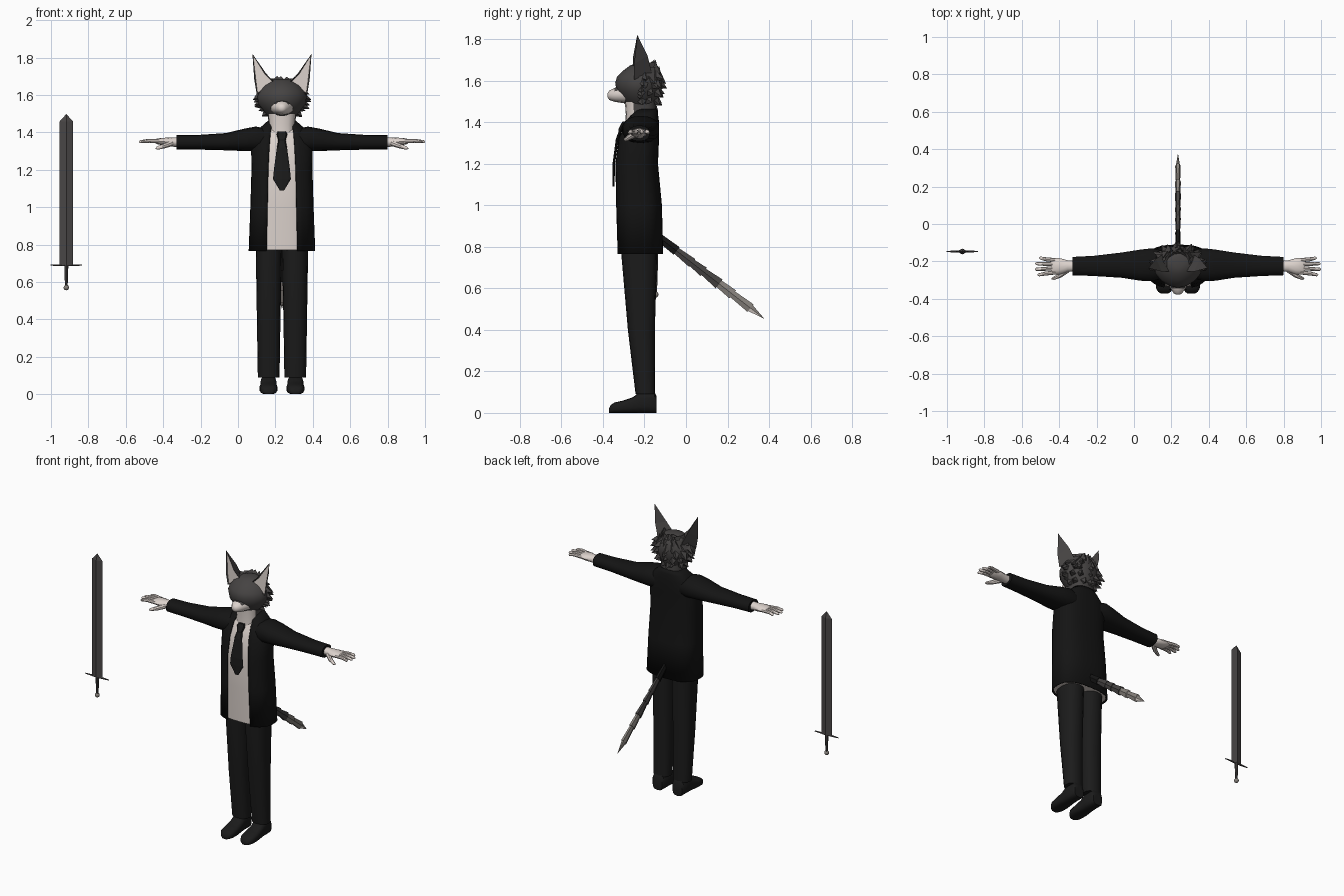
import bpy, bmesh, math, random
from mathutils import Vector

if "Cube" in bpy.data.objects:
    bpy.data.objects.remove(bpy.data.objects["Cube"])

random.seed(4)
CX = 0.235  # centre line of the figure


def material(name, r, g, b):
    m = bpy.data.materials.new(name)
    m.diffuse_color = (r, g, b, 1)
    m.use_nodes = True
    m.node_tree.nodes["Principled BSDF"].inputs["Base Color"].default_value = m.diffuse_color
    return m


SUIT = material("suit black", 0.007, 0.007, 0.007)
TROUSER = material("trouser black", 0.011, 0.011, 0.011)
FUR = material("dark grey fur", 0.06, 0.056, 0.055)
CREAM = material("cream white", 0.72, 0.65, 0.61)
STEEL = material("dark steel", 0.065, 0.06, 0.06)
ASH = material("ash grey", 0.24, 0.22, 0.2)


def finish(name, bm, mat, smooth):
    bmesh.ops.recalc_face_normals(bm, faces=bm.faces)
    me = bpy.data.meshes.new(name)
    bm.to_mesh(me)
    bm.free()
    me.materials.append(mat)
    ob = bpy.data.objects.new(name, me)
    bpy.context.collection.objects.link(ob)
    if smooth:
        bpy.ops.object.select_all(action='DESELECT')
        ob.select_set(True)
        bpy.context.view_layer.objects.active = ob
        bpy.ops.object.shade_smooth_by_angle(angle=math.radians(40))
    return ob


def skin(name, rings, mat, smooth, closed=True):
    """Bridge equal-length rings of points; cap the ends if closed."""
    bm = bmesh.new()
    vs = [[bm.verts.new(p) for p in ring] for ring in rings]
    n = len(vs[0])
    for lo, hi in zip(vs, vs[1:]):
        for i in range(n if closed else n - 1):
            j = (i + 1) % n
            bm.faces.new((lo[i], lo[j], hi[j], hi[i]))
    if closed:
        bm.faces.new(vs[0])
        bm.faces.new(vs[-1])
    return finish(name, bm, mat, smooth)


def spow(v, p):
    return math.copysign(abs(v) ** p, v)


PLACE = {'x': lambda t, a, b: (t, a, b), 'y': lambda t, a, b: (a, t, b), 'z': lambda t, a, b: (a, b, t)}


def loft(name, axis, secs, mat, n=16, p=1.0, smooth=True):
    """Sections are (position, centre a, centre b, radius a, radius b [, front gap half width])."""
    rings, closed = [], len(secs[0]) == 5
    for t, a, b, ra, rb, *gap in secs:
        g = math.asin((gap[0] / ra) ** (1 / p)) if gap else 0
        count = n if closed else n + 1
        angles = [g + (2 * math.pi - 2 * g) * i / n for i in range(count)]
        rings.append([PLACE[axis](t, a + ra * spow(math.sin(q), p), b - rb * spow(math.cos(q), p))
                      for q in angles])
    return skin(name, rings, mat, smooth, closed)


def rod(name, pts, radii, mat, n=6, flat=1.0, smooth=False):
    """Tapered rod along points; flat squeezes its width."""
    pts = [Vector(p) for p in pts]
    d = (pts[-1] - pts[0]).normalized()
    ref = Vector((1, 0, 0)) if abs(d.x) < 0.9 else Vector((0, 1, 0))
    u = (ref - d * ref.dot(d)).normalized()
    v = d.cross(u)
    rings = [[c + u * (r * flat * math.cos(2 * math.pi * i / n)) + v * (r * math.sin(2 * math.pi * i / n))
              for i in range(n)] for c, r in zip(pts, radii)]
    return skin(name, rings, mat, smooth)


def paint(ob, mat, rule):
    ob.data.materials.append(mat)
    for f in ob.data.polygons:
        if rule(f):
            f.material_index = len(ob.data.materials) - 1


# Jacket, open at the front, with a shirt inside it
coat = [(0.765, CX, -0.2225, 0.178, 0.1125, 0.083), (1.0, CX, -0.229, 0.169, 0.113, 0.078),
        (1.2, CX, -0.24, 0.163, 0.105, 0.074), (1.32, CX, -0.229, 0.165, 0.099, 0.068),
        (1.40, CX, -0.213, 0.145, 0.083, 0.062), (1.44, CX, -0.20, 0.10, 0.065, 0.055),
        (1.465, CX, -0.197, 0.072, 0.056, 0.05)]
jacket = loft("jacket", 'z', coat, SUIT, 28, 0.75)
thick = jacket.modifiers.new("cloth", 'SOLIDIFY')
thick.thickness, thick.offset = 0.006, -1
loft("shirt", 'z', [(max(t, 0.772), x, y, rx - 0.009, ry - 0.009) for t, x, y, rx, ry, _ in coat],
     CREAM, 28, 0.75)

# Tie
loft("tie", 'z', [(1.09, CX, -0.349, 0.012, 0.004), (1.15, CX, -0.349, 0.048, 0.006),
                  (1.2, CX, -0.348, 0.043, 0.006), (1.32, CX, -0.331, 0.027, 0.007),
                  (1.355, CX, -0.318, 0.02, 0.007), (1.365, CX, -0.316, 0.022, 0.01),
                  (1.39, CX, -0.303, 0.029, 0.011), (1.405, CX, -0.295, 0.022, 0.009)],
     TROUSER, 8, 0.8, False)

# Limbs, mirrored about the centre line
for s, side in ((-1, "right"), (1, "left")):
    X = lambda d: CX + s * d
    loft(side + "_sleeve", 'x', [(X(0.08), -0.215, 1.36, 0.075, 0.06), (X(0.14), -0.218, 1.365, 0.09, 0.066),
                                 (X(0.2), -0.22, 1.36, 0.085, 0.06), (X(0.3), -0.22, 1.35, 0.069, 0.046),
                                 (X(0.45), -0.224, 1.347, 0.055, 0.039), (X(0.565), -0.225, 1.347, 0.05, 0.038)],
         SUIT, 14, 0.85)
    loft(side + "_hand", 'x', [(X(0.55), -0.225, 1.347, 0.028, 0.027), (X(0.59), -0.225, 1.348, 0.031, 0.024),
                               (X(0.63), -0.226, 1.35, 0.043, 0.021), (X(0.668), -0.226, 1.352, 0.043, 0.015),
                               (X(0.678), -0.226, 1.352, 0.036, 0.008)], CREAM, 12)
    for k, tip in enumerate((0.742, 0.763, 0.765, 0.75)):
        y0, y1 = -0.194 - 0.0215 * k, -0.182 - 0.03 * k
        rod(side + "_finger", [(X(0.655), y0, 1.352), (X(0.71), (y0 + y1) / 2, 1.355),
                               (X(tip - 0.006), y1, 1.35), (X(tip), y1, 1.349)],
            [0.0115, 0.0105, 0.008, 0.003], CREAM, 8, 1, True)
    rod(side + "_thumb", [(X(0.59), -0.245, 1.342), (X(0.63), -0.275, 1.327), (X(0.665), -0.291, 1.316),
                          (X(0.675), -0.294, 1.313)], [0.016, 0.013, 0.009, 0.003], CREAM, 8, 1, True)
    loft(side + "_trouser_leg", 'z', [(0.09, X(0.071), -0.196, 0.058, 0.047), (0.4, X(0.071), -0.215, 0.063, 0.065),
                                      (0.78, X(0.07), -0.226, 0.07, 0.087), (0.9, X(0.07), -0.226, 0.07, 0.087)],
         TROUSER, 16, 0.85)
    shoe = ((-0.142, 0.034, 0.08), (-0.152, 0.042, 0.1), (-0.225, 0.043, 0.1), (-0.255, 0.044, 0.076),
            (-0.3, 0.048, 0.06), (-0.345, 0.045, 0.05), (-0.363, 0.034, 0.038), (-0.372, 0.02, 0.02))
    loft(side + "_shoe", 'y', [(y, X(0.072), h / 2, w, h / 2) for y, w, h in shoe], TROUSER, 14, 0.65)

# Neck with a pale throat
neck = loft("neck", 'z', [(1.38, CX, -0.215, 0.075, 0.078), (1.44, CX, -0.216, 0.07, 0.074),
                          (1.53, CX, -0.222, 0.08, 0.075)], FUR, 16, 0.8)
paint(neck, CREAM, lambda f: f.normal.y < -0.45)

# Head and muzzle
skull = [(1.475, -0.215, 0.065, 0.07), (1.51, -0.222, 0.095, 0.09), (1.55, -0.226, 0.125, 0.108),
         (1.59, -0.227, 0.132, 0.114), (1.62, -0.224, 0.122, 0.108), (1.65, -0.216, 0.1, 0.085),
         (1.675, -0.208, 0.072, 0.06), (1.685, -0.205, 0.03, 0.03)]
loft("head", 'z', [(z, CX, y, rx, ry) for z, y, rx, ry in skull], FUR, 16, 1.12)
muzzle = loft("muzzle", 'y', [(-0.25, CX, 1.54, 0.075, 0.05), (-0.31, CX, 1.535, 0.058, 0.042),
                              (-0.345, CX, 1.532, 0.04, 0.033), (-0.37, CX, 1.53, 0.023, 0.022),
                              (-0.378, CX, 1.53, 0.01, 0.01)], CREAM, 12, 0.95)
paint(muzzle, FUR, lambda f: f.normal.z > 0.6 and f.center.y > -0.345)

# Ears with a pale inset front
for s, side in ((-1, "right"), (1, "left")):
    bm = bmesh.new()
    shape = ((0.03, -0.255, 1.655), (0.135, -0.25, 1.605), (0.148, -0.25, 1.68), (0.158, -0.235, 1.82),
             (0.085, -0.255, 1.715), (0.085, -0.165, 1.64), (0.118, -0.185, 1.72))
    a, b, c, t, e, back, ridge = [bm.verts.new((CX + s * d, y, z)) for d, y, z in shape]
    front = bm.faces.new((a, b, c, t, e))
    for f in ((a, e, ridge, back), (e, t, ridge), (b, back, ridge, c), (c, ridge, t), (a, back, b)):
        bm.faces.new(f)
    bmesh.ops.recalc_face_normals(bm, faces=bm.faces)
    bmesh.ops.inset_region(bm, faces=[front], thickness=0.008, depth=-0.006)
    front.material_index = 1
    finish(side + "_ear", bm, FUR, False).data.materials.append(CREAM)

    # Cheek tufts
    for d, z, y in ((0.156, 1.575, -0.205), (0.148, 1.545, -0.215), (0.125, 1.515, -0.22)):
        rod(side + "_cheek_tuft", [(CX + s * (d - 0.07), y - 0.005, z + 0.025), (CX + s * d, y, z)],
            [0.036, 0.001], FUR, 4)

# Shaggy hair on the back of the head
for z, y, rx, ry in skull[1:7]:
    for k in range(7):
        q = math.radians(-78 + 26 * k + random.uniform(-8, 8))
        out = Vector((math.sin(q) * rx, math.cos(q) * ry, 0))
        base = Vector((CX, y, z)) + out * 0.78
        tip = Vector((CX, y, z)) + out * random.uniform(1.12, 1.25) + Vector((0, 0, random.uniform(-0.035, -0.01)))
        rod("hair_tuft", [base, tip], [0.03, 0.001], FUR, 4)

# Tail of overlapping segments, pale underneath toward the tip
start, end = Vector((CX, -0.125, 0.842)), Vector((CX, 0.375, 0.455))
for t0, t1, r0, r1, mat in ((0, 0.16, 0.022, 0.027, SUIT), (0.14, 0.31, 0.019, 0.028, FUR),
                            (0.28, 0.42, 0.02, 0.029, FUR), (0.4, 0.57, 0.02, 0.031, FUR),
                            (0.53, 0.7, 0.021, 0.029, ASH), (0.68, 0.87, 0.02, 0.027, ASH),
                            (0.85, 1, 0.024, 0.001, ASH)):
    seg = rod("tail_segment", [start.lerp(end, t0), start.lerp(end, t1)], [r0, r1], mat, 6, 0.55)
    if mat == ASH:
        paint(seg, CREAM, lambda f: f.normal.z < -0.3)

# Sword standing beside the figure
SX, SY = -0.918, -0.147
loft("sword_blade", 'z', [(0.69, SX, SY, 0.037, 0.012), (1.457, SX, SY, 0.037, 0.012),
                          (1.497, SX, SY, 0.001, 0.001)], STEEL, 4, 1, False)
rod("sword_guard", [(SX - 0.085, SY, 0.69), (SX, SY, 0.69), (SX + 0.085, SY, 0.69)],
    [0.003, 0.007, 0.003], STEEL, 6)
rod("sword_grip", [(SX, SY, 0.575), (SX, SY, 0.6), (SX, SY, 0.69)], [0.007, 0.008, 0.011], STEEL, 8)
bm = bmesh.new()
bmesh.ops.create_icosphere(bm, subdivisions=2, radius=0.015)
bmesh.ops.translate(bm, verts=bm.verts, vec=(SX, SY, 0.57))
finish("sword_pommel", bm, ASH, True)
